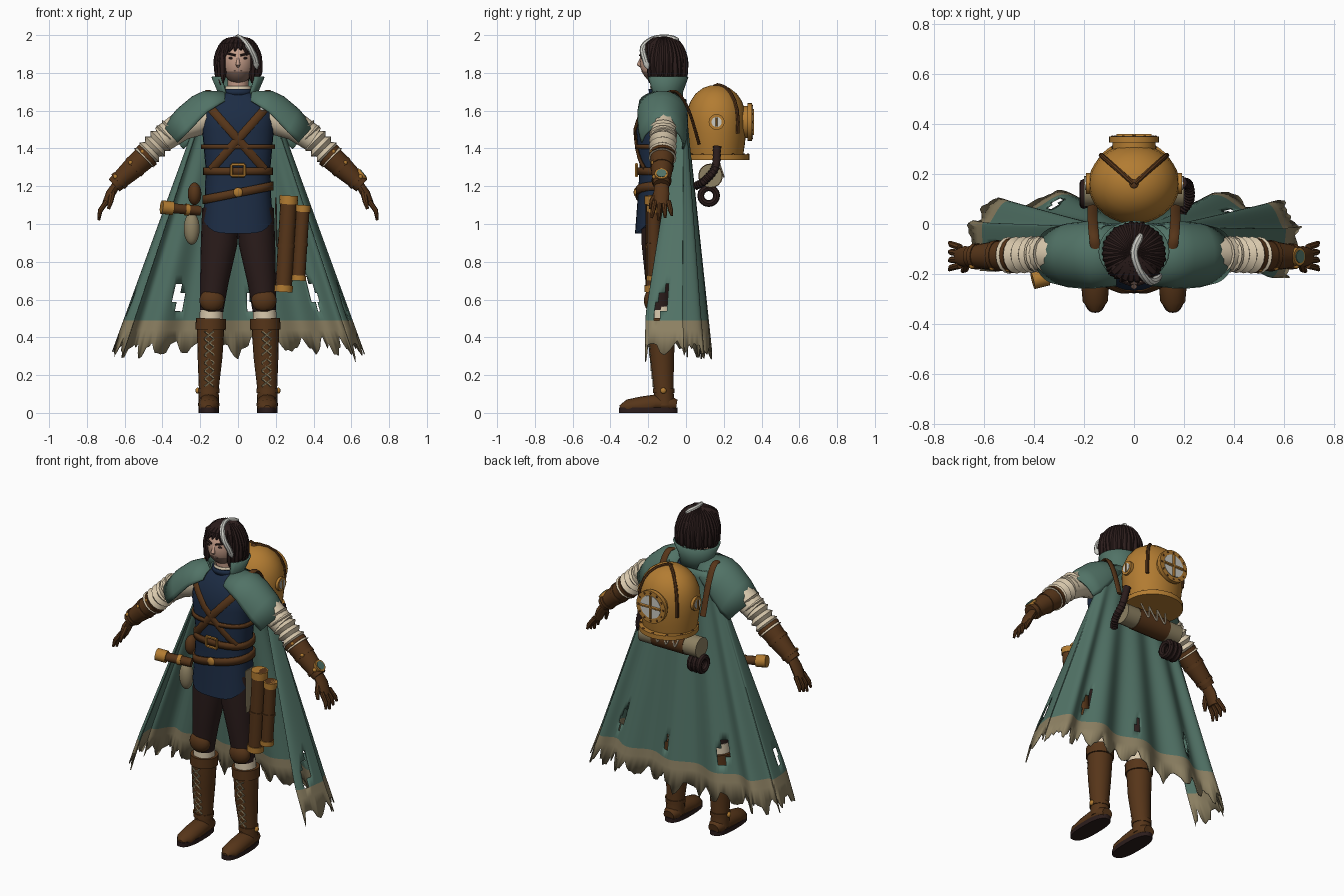
import bpy, bmesh, random
from math import sin, cos, pi, copysign
from mathutils import Vector as V

random.seed(4)
cube = bpy.data.objects.get("Cube")
if cube:
    bpy.data.objects.remove(cube)


def material(name, r, g, b):
    m = bpy.data.materials.new(name)
    m.use_nodes = True
    col = [(c / 255) ** 2.2 for c in (r, g, b)] + [1]
    m.diffuse_color = col
    m.node_tree.nodes["Principled BSDF"].inputs["Base Color"].default_value = col
    return m


GREEN = material("cape_green", 82, 114, 102)
BEIGE = material("dusty_beige", 140, 128, 99)
CREAM = material("cream_linen", 214, 198, 170)
NAVY = material("navy_cloth", 34, 48, 70)
LEATHER = material("brown_leather", 87, 56, 31)
DARK = material("dark_brown", 47, 34, 33)
SKIN = material("skin", 196, 156, 136)
BRASS = material("brass", 177, 123, 53)
PALE = material("pale_grey", 200, 200, 193)
STUBBLE = material("stubble", 130, 104, 92)
made = []


def finish(name, bm, mats, thick=0, rule=None):
    bmesh.ops.recalc_face_normals(bm, faces=bm.faces)
    if rule:
        for f in bm.faces:
            f.material_index = rule(f.calc_center_median())
    me = bpy.data.meshes.new(name)
    bm.to_mesh(me)
    bm.free()
    for m in mats if isinstance(mats, tuple) else (mats,):
        me.materials.append(m)
    ob = bpy.data.objects.new(name, me)
    bpy.context.collection.objects.link(ob)
    if thick:
        mod = ob.modifiers.new("thickness", "SOLIDIFY")
        mod.thickness, mod.offset = thick, 0
    made.append(ob)
    return ob


def skin(name, rings, mats, closed=True, caps=True, thick=0, rule=None, hole=None):
    """Join rows of points into a surface."""
    bm = bmesh.new()
    rows = [[bm.verts.new(p) for p in ring] for ring in rings]
    n = len(rows[0])
    for i in range(len(rows) - 1):
        for j in range(n if closed else n - 1):
            k = (j + 1) % n
            if not (hole and hole(i, j)):
                bm.faces.new((rows[i][j], rows[i][k], rows[i + 1][k], rows[i + 1][j]))
    if closed and caps:
        bm.faces.new(rows[0])
        bm.faces.new(rows[-1])
    return finish(name, bm, mats, thick, rule)


def sweep(name, pts, radii, mat, ref=(0, 1, 0), squash=(1, 1), n=12):
    """Tube along points; squash flattens it across and along ref."""
    pts = [V(p) for p in pts]
    radii = radii if isinstance(radii, list) else [radii] * len(pts)
    rings = []
    for i, (p, r) in enumerate(zip(pts, radii)):
        t = (pts[min(i + 1, len(pts) - 1)] - pts[max(i - 1, 0)]).normalized()
        a = t.cross(V(ref)).normalized()
        b = a.cross(t)
        rings.append([p + a * r * squash[0] * cos(2 * pi * j / n) + b * r * squash[1] * sin(2 * pi * j / n) for j in range(n)])
    return skin(name, rings, mat)


def spline(pts, steps=5):
    pts = [V(p) for p in pts]
    pts = [2 * pts[0] - pts[1]] + pts + [2 * pts[-1] - pts[-2]]
    out = []
    for a, b, c, d in zip(pts, pts[1:], pts[2:], pts[3:]):
        for k in range(steps):
            t = k / steps
            out.append(b + (c - a) * t / 2 + (a - 2.5 * b + 2 * c - d / 2) * t * t + (1.5 * (b - c) + (d - a) / 2) * t ** 3)
    return out + [pts[-2]]


def oval(cx, cy, z, rx, ry, n=28, p=2):
    pw = lambda c: copysign(abs(c) ** (2 / p), c)
    return [V((cx + rx * pw(cos(2 * pi * j / n)), cy + ry * pw(sin(2 * pi * j / n)), z)) for j in range(n)]


def ball(name, loc, size, mats, rule=None):
    bm = bmesh.new()
    bmesh.ops.create_uvsphere(bm, u_segments=20, v_segments=14, radius=1)
    for v in bm.verts:
        v.co = V(loc) + V([c * s for c, s in zip(v.co, size)])
    return finish(name, bm, mats, rule=rule)


def lookup(table, z):
    for a, b in zip(table, table[1:]):
        if a[0] <= z <= b[0]:
            f = (z - a[0]) / (b[0] - a[0])
            return [p + (q - p) * f for p, q in zip(a, b)][1:]


# Tunic: height, half width, half depth, centre y
TORSO = [(.95, .185, .13, -.14), (1.15, .175, .115, -.14), (1.3, .172, .11, -.135), (1.5, .19, .125, -.14),
         (1.6, .19, .115, -.13), (1.67, .15, .085, -.12), (1.7, .07, .06, -.12)]
rings = [oval(0, cy, z, rx, ry, p=2.5) for z, rx, ry, cy in TORSO]
for v in rings[0]:
    v.z += .075 * abs(v.x / .185) ** 5
skin("tunic", rings, NAVY)
skin("tunic_collar", [oval(0, -.125, 1.68, .075, .065), oval(0, -.13, 1.715, .07, .063)], NAVY, caps=False, thick=.01)
skin("shirt_collar", [oval(0, -.125, 1.69, .064, .058), oval(0, -.13, 1.73, .062, .057)], CREAM, caps=False, thick=.006)


def front(x, z):
    rx, ry, cy = lookup(TORSO, z)
    return cy - ry * (1 - min(1, abs(x / rx)) ** 2.5) ** .4


# Belts, cross straps, buckles and brooch
for name, z, h, tilt in (("chest_belt", 1.41, .024, 0), ("waist_belt", 1.28, .04, 0), ("hip_belt", 1.165, .045, .2)):
    rx, ry, cy = lookup(TORSO, z)
    band = [oval(0, cy, z + k * h / 2, rx + .007, ry + .007, p=2.5) for k in (-1, 1)]
    for v in band[0] + band[1]:
        v.z += tilt * v.x
    skin(name, band, LEATHER, caps=False, thick=.012)
for s, side in ((1, "left"), (-1, "right")):
    line = [(s * (.17 - .31 * t / 10), 1.64 - .35 * t / 10) for t in range(11)]
    sweep(side + "_cross_strap", [(x, front(x, z) - .006, z) for x, z in line], .022, LEATHER, squash=(1, .4), n=8)
square = [(-.035, 1.255), (.035, 1.255), (.035, 1.315), (-.035, 1.315)]
for a, b in zip(square, square[1:] + square[:1]):
    sweep("belt_buckle_bar", [(a[0], -.262, a[1]), (b[0], -.262, b[1])], .008, BRASS, n=6)
ball("hip_clasp", (0, -.265, 1.168), (.025, .012, .025), BRASS)
ball("brooch", (.13, front(.13, 1.61) - .012, 1.61), (.014, .01, .012), PALE)

# Head and face
sweep("neck", [(0, -.12, 1.66), (0, -.13, 1.8)], .055, SKIN)
ball("head", (0, -.14, 1.86), (.088, .105, .12), (SKIN, STUBBLE), lambda c: int(c.z < 1.805 and c.y < -.14))
sweep("nose", [(0, -.238, 1.88), (0, -.249, 1.843), (0, -.235, 1.832)], [.005, .012, .007], SKIN)
sweep("mouth", [(-.022, -.232, 1.808), (.022, -.232, 1.808)], .004, STUBBLE, n=6)
for s, side in ((1, "left"), (-1, "right")):
    ball(side + "_eye", (s * .036, -.232, 1.878), (.015, .006, .006), DARK)
    sweep(side + "_eyebrow", [(s * .014, -.243, 1.893), (s * .058, -.226, 1.904)], .006, DARK, n=6)

# Hair cap, long locks, parted fringe and pale streak
ball("hair_cap", (0, -.105, 1.88), (.106, .106, .108), DARK)
for i in range(26):
    a = pi * (.26 + 1.48 * i / 25)
    d = V((sin(a), -cos(a), 0))
    end = random.uniform(1.735, 1.78)
    out = random.uniform(.1, .116)
    path = [V((0, -.118, 1.978)) + d * .01] + [V((0, -.118, z)) + d * r for z, r in ((1.955, .07), (1.88, .106), (1.81, out), (end, out))]
    sweep("hair_lock", spline(path, 3), [.016, .018, .02, .021, .022, .022, .022, .021, .02, .019, .017, .012, .004], DARK, ref=d.cross(V((0, 0, 1))), n=6)
for i in range(8):
    a = pi * (-.26 + .52 * i / 7)
    d = V((sin(a), -cos(a), 0))
    low = 1.945 - .1 * abs(sin(a)) + random.uniform(-.012, .012)
    path = [V((0, -.118, 1.98)), V((0, -.118, 1.967)) + d * .06, V((0, -.118, 1.945)) + d * .1, V((sin(a) * .02, -.118, low - .01)) + d * .118]
    sweep("fringe_lock", path, [.016, .022, .02, .004], DARK, ref=d.cross(V((0, 0, 1))), n=7)
streak = spline([(.03, -.04, 1.975), (0, -.11, 1.988), (.02, -.18, 1.976), (.06, -.228, 1.935), (.09, -.22, 1.88), (.1, -.2, 1.82)], 3)
sweep("pale_streak", streak, [.008] + [.016] * (len(streak) - 2) + [.004], PALE, ref=(1, 0, 0), n=8)

# Upright cape collar, open at the front
collar = []
for z, r in ((1.64, .1), (1.7, .103), (1.78, .137)):
    collar.append([(r * sin(a), -.108 - r * .85 * cos(a), z) for a in [.7 + (2 * pi - 1.4) * j / 24 for j in range(25)]])
skin("cape_collar", collar, GREEN, closed=False, thick=.01)

# Long cape with folds, torn hem and holes
COLS, ROWS, TOOTH = 144, 26, 4
hem = [random.uniform(.36, .41) if (j // TOOTH) % 2 else random.uniform(.27, .33) for j in range(COLS + TOOTH + 1)]
cape = []
for i in range(ROWS + 1):
    row = []
    for j in range(COLS + 1):
        u = 2 * j / COLS - 1
        z = 1.66 - (1.66 - .44) * i / (ROWS - 1)
        if i == ROWS:
            f = (j % TOOTH) / TOOTH
            z = hem[j] * (1 - f) + hem[j + TOOTH] * f
        k = max(0, (1.6 - z) / 1.25)
        w = .2 + .455 * k - max(0, z - 1.6) * 1.2
        back, edge = .105 * k, -.04 - .17 * min(1, k * 1.15)
        y = back - (back - edge) * abs(u) ** 3.3 + .028 * k * sin(u * 24 + 1)
        row.append((w * sin(u * 2), y, z))
    cape.append(row)
HOLES = [(-.3, .64, .04, .1), (.4, .65, .035, .09), (.9, .6, .03, .1), (.05, .6, .02, .05), (-.85, .62, .02, .08)]


def torn(i, j):
    u, z = (2 * j + 1) / COLS - 1, cape[i][j][2]
    return any(abs(u - a + .2 * (z - b)) / w + abs(z - b) / h < 1 for a, b, w, h in HOLES)


skin("cape", cape, (GREEN, BEIGE), closed=False, hole=torn, rule=lambda c: int(c.z < .475), thick=.006)

for s, side in ((1, "left"), (-1, "right")):
    # Shoulder mantle, cut higher at the front
    rows = []
    for x, z, hy, dx, dz in ((.07, 1.7, .12, 0, .06), (.18, 1.7, .13, .02, .13), (.24, 1.672, .13, .04, .15), (.32, 1.605, .125, .07, .14), (.395, 1.515, .11, .09, .1)):
        arc = [-1.4 + 3.15 * j / 20 for j in range(21)]
        rows.append([(s * (x - dx * (1 - cos(a))), -.125 + hy * sin(a), z - dz * (1 - cos(a))) for a in arc])
    skin(side + "_mantle", rows, GREEN, closed=False, thick=.01)

    # Sleeve with bunched folds, bracer and straps
    sweep(side + "_sleeve", [(s * .15, -.12, 1.57), (s * .3, -.12, 1.52), (s * .4, -.12, 1.45)], [.085, .078, .07], CREAM)
    a, b = V((s * .35, -.12, 1.5)), V((s * .5, -.125, 1.35))
    sweep(side + "_sleeve_folds", [a.lerp(b, t / 20) for t in range(21)], [.064 + .01 * cos(t * pi / 2) for t in range(21)], CREAM, n=16)
    a, b = V((s * .475, -.125, 1.37)), V((s * .655, -.13, 1.205))
    sweep(side + "_bracer", [a, a.lerp(b, .5), b], [.066, .057, .043], LEATHER, n=16)
    for t in (.05, .4, .85):
        p, d = a.lerp(b, t), (b - a) * .04
        sweep(side + "_bracer_strap", [p - d, p + d], .071 - .022 * t, LEATHER, n=16)
        ball(side + "_bracer_stud", p + V((s * .02, -.055 + .02 * t, .02)), (.012, .012, .012), BRASS)

    # Gloved hand
    sweep(side + "_palm", [(s * .64, -.13, 1.215), (s * .675, -.13, 1.16), (s * .7, -.13, 1.1)], [.036, .042, .036], LEATHER, squash=(.6, 1))
    for k in range(4):
        y = -.165 + k * .024
        tip = 1.02 + .012 * abs(k - 1)
        sweep(side + "_finger", [(s * .695, y, 1.12), (s * .73, y * 1.3 + .04, 1.07), (s * .737, y * 1.5 + .065, tip)], [.014, .013, .007], LEATHER, n=8)
    sweep(side + "_thumb", [(s * .665, -.15, 1.17), (s * .675, -.18, 1.12), (s * .685, -.188, 1.08)], [.018, .015, .008], LEATHER, n=8)

    # Leg, knee pad and boot
    sweep(side + "_trouser_leg", [(s * .09, -.135, 1.08), (s * .1, -.14, .9), (s * .125, -.14, .7), (s * .14, -.14, .54)], [.1, .097, .076, .062], DARK, n=18)
    sweep(side + "_knee_wrap", [(s * .14, -.13, .56), (s * .143, -.13, .48)], [.06, .064], CREAM, n=16)
    ball(side + "_knee_pad", (s * .138, -.178, .595), (.066, .045, .062), LEATHER)
    sweep(side + "_boot_cuff", [(s * .143, -.128, .5), (s * .145, -.128, .44)], .08, LEATHER, n=18)
    sweep(side + "_boot_shaft", [(s * .145, -.128, .46), (s * .148, -.128, .3), (s * .155, -.118, .12), (s * .155, -.115, .04)], [.073, .066, .052, .056], LEATHER, n=18)
    foot = sweep(side + "_boot_foot", [(s * .155, y, z) for y, z in ((-.05, .04), (-.08, .045), (-.16, .05), (-.24, .038), (-.31, .028), (-.35, .025))], [.035, .05, .056, .056, .05, .018], LEATHER, ref=(0, 0, 1), squash=(1, .85), n=16)
    for v in foot.data.vertices:
        v.co.z = max(v.co.z, .02)
    skin(side + "_sole", [oval(s * .155, -.2, z, .055, .155, p=2.6) for z in (0, .028)], DARK)
    sweep(side + "_ankle_strap", [(s * .155, -.118, .105), (s * .155, -.118, .13)], .058, LEATHER, n=16)
    ball(side + "_ankle_buckle", (s * .213, -.12, .118), (.012, .016, .016), BRASS)
    for k in range(7):
        z = .14 + k * .042
        for d in (1, -1):
            y = -.173 - .028 * k / 6
            sweep(side + "_boot_lace", [(s * .152 - d * .025, y, z), (s * .152 + d * .025, y, z + .04)], .005, BEIGE, n=5)

    # Pack strap and side port of the helmet
    sweep(side + "_pack_strap", spline([(s * .165, .07, 1.42), (s * .165, .015, 1.6), (s * .16, -.05, 1.698), (s * .15, -.13, 1.685)]), .02, LEATHER, ref=(1, 0, 0), squash=(.4, 1), n=8)
    sweep(side + "_helmet_port", [(s * .15, .162, 1.54), (s * .192, .162, 1.54)], .042, BRASS, n=20)
    sweep(side + "_port_glass", [(s * .19, .162, 1.54), (s * .195, .162, 1.54)], .027, PALE, n=20)
    sweep(side + "_port_bar", [(s * .195, .162, 1.515), (s * .195, .162, 1.565)], .006, BRASS, ref=(1, 0, 0), n=6)

# Brass diving helmet: height, radius
DOME = [(1.365, .162), (1.42, .172), (1.48, .179), (1.54, .182), (1.6, .175), (1.65, .155), (1.69, .124), (1.72, .08), (1.732, .04), (1.736, .005)]
skin("helmet_dome", [oval(0, .16, z, r, r * .88, n=36) for z, r in DOME], BRASS)
skin("helmet_flange", [oval(0, .168, z, .172, .168, n=36) for z in (1.34, 1.368)], BRASS)
for s in (1, -1):
    rib = [(s * r * .72, .16 + r * .63, z) for z, r in DOME[2:]]
    sweep("helmet_rib", rib, .01, LEATHER, ref=(1, 0, 0), n=8)
ball("rib_crown", (0, .16, 1.733), (.018, .018, .008), LEATHER)
sweep("rear_port", [(0, .27, 1.54), (0, .325, 1.54), (0, .325, 1.54), (0, .35, 1.54)], [.085, .085, .1, .1], BRASS, ref=(0, 0, 1), n=28)
sweep("rear_glass", [(0, .345, 1.54), (0, .352, 1.54)], .07, PALE, ref=(0, 0, 1), n=28)
for dx, dz in ((.07, 0), (0, .07)):
    sweep("rear_port_bar", [(-dx, .352, 1.54 - dz), (dx, .352, 1.54 + dz)], .009, BRASS, n=6)
for k in range(12):
    c, d = cos(k * pi / 6), sin(k * pi / 6)
    ball("port_bolt", (.086 * c, .35, 1.54 + .086 * d), (.006, .004, .006), LEATHER)
    ball("flange_bolt", (.164 * c, .168 + .16 * d, 1.367), (.008, .008, .007), LEATHER)

# Air hose, coiled rope and bedroll
hose = spline([(.19, .165, 1.41), (.215, .155, 1.3), (.22, .1, 1.23), (.19, .05, 1.2)], 10)
sweep("air_hose", hose, [.023 - .004 * (i % 2) for i in range(len(hose))], DARK, ref=(1, 0, 0))
for x in (-.2, -.17, -.14):
    ring = [(x, .12 + .042 * cos(k * pi / 8), 1.15 + .042 * sin(k * pi / 8)) for k in range(18)]
    sweep("coiled_rope", ring, .018, DARK, ref=(1, 0, 0), n=8)
sweep("bedroll", [(-.2, .13, 1.255), (.2, .13, 1.255)], .062, BEIGE, n=18)
sweep("bedroll_wrap", [(-.11, .13, 1.255), (.11, .13, 1.255)], .065, LEATHER, n=18)
for x in (-.06, 0, .06):
    sweep("bedroll_cord", spline([(x - .03, .17, 1.34), (x, .2, 1.25), (x + .03, .17, 1.34)]), .005, CREAM, n=6)

# Scroll tubes and hanging cloth on the left hip
for x, lean, top, low, r in ((.27, .03, 1.15, .64, .044), (.345, .025, 1.1, .7, .035)):
    a, b = V((x, -.17, top)), V((x - lean, -.17, low))
    sweep("scroll_tube", [a, b], r, LEATHER, n=16)
    for p, q in ((0, .09), (.93, 1)):
        sweep("scroll_cap", [a.lerp(b, p), a.lerp(b, q)], r + .005, BRASS, n=16)
    sweep("scroll_band", [a.lerp(b, .5), a.lerp(b, .54)], r + .004, LEATHER, n=16)
sweep("hip_cloth", [(.2, -.17, 1.14), (.205, -.17, .88)], .045, BEIGE, squash=(.1, 1))

# Spyglass and pouches on the right hip, compass on the left wrist
sweep("spyglass", [(-.2, -.17, 1.07), (-.36, -.215, 1.085)], .026, LEATHER)
sweep("spyglass_rim", [(-.345, -.21, 1.083), (-.405, -.225, 1.09)], .036, BRASS, n=16)
sweep("spyglass_ring", [(-.26, -.185, 1.075), (-.28, -.19, 1.077)], .031, BRASS, n=16)
ball("hip_pouch", (-.23, -.13, 1.16), (.036, .045, .06), LEATHER)
ball("cloth_bag", (-.245, -.16, .975), (.042, .04, .085), BEIGE)
sweep("compass_case", [(.635, -.13, 1.245), (.662, -.13, 1.268)], .036, BRASS, n=18)
sweep("compass_face", [(.66, -.13, 1.266), (.665, -.13, 1.27)], .026, GREEN, n=18)

bpy.ops.object.select_all(action="DESELECT")
for ob in made:
    ob.select_set(True)
bpy.context.view_layer.objects.active = made[0]
bpy.ops.object.shade_smooth_by_angle(angle=.7)
